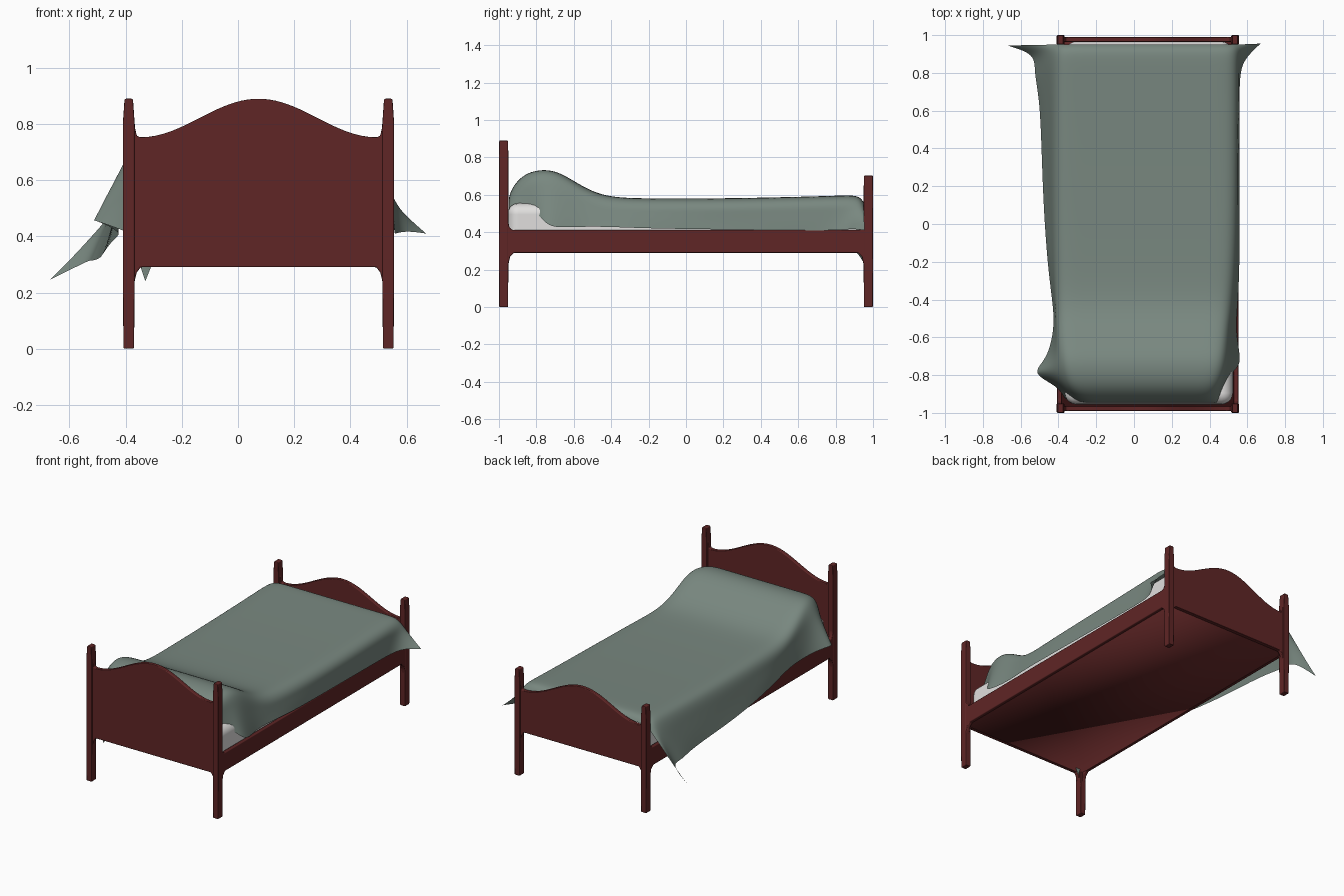
import bpy, bmesh, math
from mathutils import Vector

if "Cube" in bpy.data.objects:
    bpy.data.objects.remove(bpy.data.objects["Cube"])

CX = 0.073  # bed frame centre in x


def material(name, rgb):
    m = bpy.data.materials.new(name)
    m.diffuse_color = (*rgb, 1)
    m.use_nodes = True
    m.node_tree.nodes["Principled BSDF"].inputs["Base Color"].default_value = m.diffuse_color
    return m


WOOD = material("dark red wood", (0.115, 0.019, 0.019))
CLOTH = material("grey green cloth", (0.19, 0.245, 0.215))
WHITE = material("off white linen", (0.75, 0.74, 0.73))


def make(name, verts, faces, mat, bevel=0.0, segments=2):
    me = bpy.data.meshes.new(name)
    me.from_pydata([tuple(v) for v in verts], [], faces)
    bm = bmesh.new()
    bm.from_mesh(me)
    bmesh.ops.recalc_face_normals(bm, faces=bm.faces)
    bm.to_mesh(me)
    bm.free()
    me.materials.append(mat)
    for p in me.polygons:
        p.use_smooth = True
    ob = bpy.data.objects.new(name, me)
    bpy.context.collection.objects.link(ob)
    if bevel:
        b = ob.modifiers.new("bevel", 'BEVEL')
        b.width = bevel
        b.segments = segments
        b.limit_method = 'ANGLE'
        b.angle_limit = math.radians(40)
        b.harden_normals = True
    return ob


def loft(name, rings, mat, bevel=0.0, segments=2):
    """Skin closed rings of equal length and cap both ends."""
    n = len(rings[0])
    verts = [p for r in rings for p in r]
    faces = [list(range(n)), list(range((len(rings) - 1) * n, len(rings) * n))]
    for k in range(len(rings) - 1):
        for i in range(n):
            j = (i + 1) % n
            faces.append([k * n + i, k * n + j, (k + 1) * n + j, (k + 1) * n + i])
    return make(name, verts, faces, mat, bevel, segments)


def box(name, lo, hi, mat, bevel, segments=2):
    rings = [[(lo[0], lo[1], z), (hi[0], lo[1], z), (hi[0], hi[1], z), (lo[0], hi[1], z)]
             for z in (lo[2], hi[2])]
    return loft(name, rings, mat, bevel, segments)


# Posts: square section, slightly narrower at foot and top
def post(name, sx, sy, height):
    rings = []
    for z, w, d in ((0, 0.019, 0.024), (0.2, 0.0205, 0.025),
                    (height - 0.08, 0.0205, 0.025), (height, 0.015, 0.024)):
        x, y = CX + sx * 0.462, sy * 0.975
        rings.append([(x - w, y - d, z), (x + w, y - d, z),
                      (x + w, y + d, z), (x - w, y + d, z)])
    loft(name, rings, WOOD, 0.005)


# Head and foot boards: bell-shaped top edge, small fillets into the posts
def board(name, sy, shoulder):
    half = [(0.46, 0.2), (0.446, 0.21), (0.441, 0.24), (0.434, 0.27), (0.42, 0.29)]
    top = [(0.42, shoulder), (0.433, shoulder + 0.004), (0.439, shoulder + 0.03),
           (0.444, shoulder + 0.08), (0.46, shoulder + 0.085)]
    curve = []
    for i in range(41):
        u = 0.41 - 0.82 * i / 40
        curve.append((u, shoulder + 0.137 * math.cos(math.pi * u / 0.84) ** 2))
    right = half[::-1]
    outline = right + top[::-1] + curve + [(-u, z) for u, z in top] + [(-u, z) for u, z in half]
    # walk the right side upward: bottom fillet, post line, top fillet
    rings = [[(CX + u, sy * y, z) for u, z in outline] for y in (0.964, 0.99)]
    loft(name, rings, WOOD, 0.005)


# Side rails with fillets at both ends
def rail(name, sx):
    end = [(0.97, 0.2), (0.952, 0.21), (0.947, 0.24), (0.94, 0.27), (0.92, 0.29)]
    up = [(0.92, 0.412), (0.935, 0.415), (0.945, 0.43), (0.951, 0.46), (0.97, 0.465)]
    outline = end[::-1] + up[::-1] + [(-y, z) for y, z in up] + [(-y, z) for y, z in end]
    rings = [[(CX + sx * u, y, z) for y, z in outline] for u in (0.455, 0.48)]
    loft(name, rings, WOOD, 0.006)


for sy, label, height in ((-1, "head", 0.89), (1, "foot", 0.703)):
    for sx, side in ((-1, "left"), (1, "right")):
        post(f"{label}_post_{side}", sx, sy, height)
    board(f"{label}board", sy, height - 0.137)
for sx, side in ((-1, "left"), (1, "right")):
    rail(f"side_rail_{side}", sx)

# Base panel, mattress and pillow
box("base_panel", (CX - 0.465, -0.975, 0.291), (CX + 0.465, 0.975, 0.32), WOOD, 0.0)
box("mattress", (CX - 0.44, -0.955, 0.315), (CX + 0.45, 0.965, 0.555), WHITE, 0.06, 5)
box("pillow", (-0.31, -0.89, 0.49), (0.44, -0.65, 0.685), WHITE, 0.085, 6)

# Blanket rows from head to foot:
# y, top z, left edge x, right edge x, left hem xyz, right hem xyz
ROWS = [
    (-.925, .52, -.22, .42, -.33, -.93, .24, .44, -.95, .42),
    (-.955, .57, -.25, .43, -.36, -.93, .33, .45, -.955, .45),
    (-.93, .64, -.30, .43, -.37, -.92, .40, .46, -.94, .47),
    (-.87, .71, -.36, .45, -.40, -.86, .42, .47, -.87, .52),
    (-.78, .737, -.39, .48, -.55, -.79, .47, .52, -.78, .50),
    (-.68, .727, -.40, .49, -.46, -.72, .44, .575, -.74, .42),
    (-.55, .64, -.41, .50, -.42, -.55, .41, .535, -.58, .43),
    (-.42, .585, -.415, .52, -.43, -.42, .40, .55, -.42, .43),
    (-.20, .58, -.42, .54, -.46, -.20, .37, .56, -.20, .42),
    (.20, .58, -.425, .55, -.485, .20, .33, .558, .20, .415),
    (.65, .59, -.425, .55, -.495, .65, .32, .558, .65, .41),
    (.84, .597, -.425, .55, -.53, .80, .31, .56, .82, .41),
    (.925, .597, -.42, .55, -.52, .90, .32, .60, .89, .42),
    (.95, .56, -.41, .55, -.67, .945, .245, .67, .955, .41),
]
verts = []
for k, (y, z, xl, xr, *hem) in enumerate(ROWS):
    ripple = 0.006 * (-1) ** k
    sl, sr = Vector((xl, y, z - 0.04)), Vector((xr, y, z - 0.04))
    hl, hr = Vector(hem[:3]), Vector(hem[3:])
    side = Vector((ripple, 0, 0))
    row = [hl, hl.lerp(sl, 0.35) - side, hl.lerp(sl, 0.7), sl]
    a, b = xl + 0.04, xr - 0.04
    row += [Vector((a + (b - a) * t, y, z)) for t in (0, 0.12, 0.37, 0.63, 0.88, 1)]
    row += [sr, hr.lerp(sr, 0.7), hr.lerp(sr, 0.35) + side * 0.5, hr]
    verts += row
n = len(verts) // len(ROWS)
faces = [[k * n + i, k * n + i + 1, (k + 1) * n + i + 1, (k + 1) * n + i]
         for k in range(len(ROWS) - 1) for i in range(n - 1)]
blanket = make("blanket", verts, faces, CLOTH)
sub = blanket.modifiers.new("smooth cloth", 'SUBSURF')
sub.levels = sub.render_levels = 3
sub.boundary_smooth = 'PRESERVE_CORNERS'
